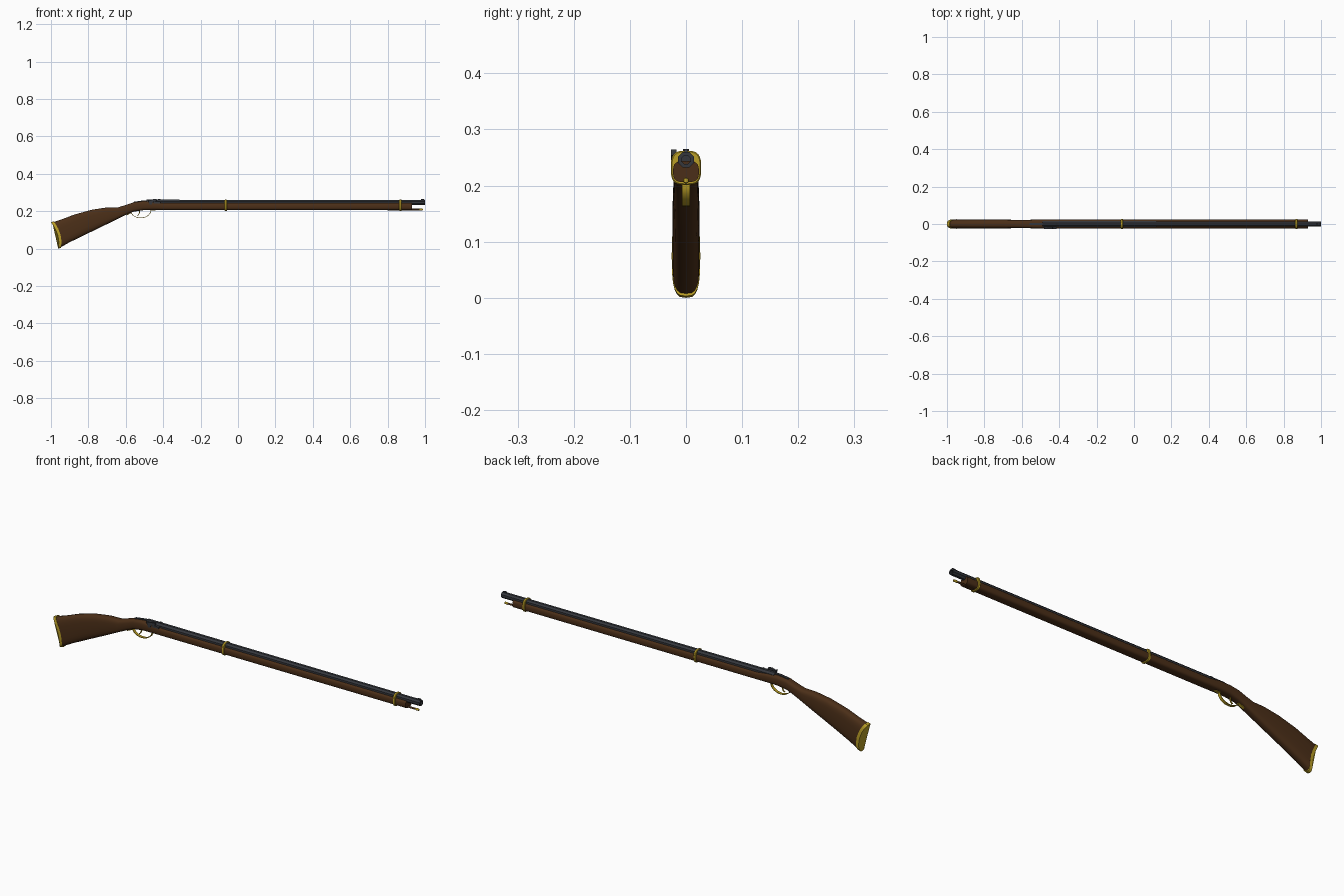
import bpy, bmesh, math
from mathutils import Vector

if "Cube" in bpy.data.objects:
    bpy.data.objects.remove(bpy.data.objects["Cube"])


def material(name, rgb):
    m = bpy.data.materials.new(name)
    m.diffuse_color = (*rgb, 1)
    m.use_nodes = True
    m.node_tree.nodes["Principled BSDF"].inputs["Base Color"].default_value = m.diffuse_color
    return m


WOOD = material("walnut", (0.07, 0.028, 0.009))
BRASS = material("brass", (0.5, 0.35, 0.02))
STEEL = material("steel", (0.035, 0.038, 0.045))


def finish(name, bm, mat, angle=35):
    bmesh.ops.recalc_face_normals(bm, faces=bm.faces)
    me = bpy.data.meshes.new(name)
    bm.to_mesh(me)
    bm.free()
    ob = bpy.data.objects.new(name, me)
    bpy.context.collection.objects.link(ob)
    me.materials.append(mat)
    bpy.ops.object.select_all(action='DESELECT')
    ob.select_set(True)
    bpy.context.view_layer.objects.active = ob
    bpy.ops.object.shade_smooth_by_angle(angle=math.radians(angle))
    return ob


def loft(name, rings, mat, angle=35):
    bm = bmesh.new()
    loops = [[bm.verts.new(p) for p in r] for r in rings]
    n = len(loops[0])
    for a, b in zip(loops, loops[1:]):
        for i in range(n):
            bm.faces.new((a[i], a[(i + 1) % n], b[(i + 1) % n], b[i]))
    bm.faces.new(loops[0])
    bm.faces.new(loops[-1])
    return finish(name, bm, mat, angle)


def section(xt, zt, xb, zb, w, bow=0.0, e=3.2, n=24):
    """Rounded slab section between a top and a bottom point."""
    pts = []
    for i in range(n):
        a = 2 * math.pi * i / n
        c, s = math.cos(a), math.sin(a)
        y = w * math.copysign(abs(c) ** (2 / e), c)
        v = math.copysign(abs(s) ** (2 / e), s)
        t = (v + 1) / 2
        pts.append((xb + (xt - xb) * t + bow * (1 - v * v), y, zb + (zt - zb) * t))
    return pts


def tube(name, stations, z, mat, n=16, y=0, angle=35):
    return loft(name, [[(x, y + r * math.cos(2 * math.pi * (i + .5) / n),
                         z + r * math.sin(2 * math.pi * (i + .5) / n))
                        for i in range(n)] for x, r in stations], mat, angle)


def plate(name, pts, y0, y1, mat):
    """Side profile in x, z extruded across y."""
    return loft(name, [[(x, y, z) for x, z in pts] for y in (y0, y1)], mat)


def strap(name, path, half, thick, mat):
    """Flat metal strip following a side path."""
    rings = []
    for i, (x, z) in enumerate(path):
        a, b = path[max(i - 1, 0)], path[min(i + 1, len(path) - 1)]
        d = Vector((b[0] - a[0], b[1] - a[1])).normalized() * thick / 2
        rings.append([(x - d.y, -half, z + d.x), (x - d.y, half, z + d.x),
                      (x + d.y, half, z - d.x), (x + d.y, -half, z - d.x)])
    return loft(name, rings, mat)


# Stock: butt, comb, wrist and long forend
stations = [
    (-0.988, 0.141, -0.950, 0.006, 0.0240, 0.018),
    (-0.94, 0.157, -0.90, 0.034, 0.0245, 0.010),
    (-0.875, 0.182, -0.83, 0.068, 0.0245, 0),
    (-0.78, 0.208, -0.76, 0.102, 0.0240, 0),
    (-0.70, 0.220, -0.70, 0.131, 0.0235, 0),
    (-0.64, 0.221, -0.65, 0.156, 0.0225, 0),
    (-0.60, 0.233, -0.60, 0.180, 0.0220, 0),
    (-0.56, 0.247, -0.56, 0.197, 0.0225, 0),
    (-0.51, 0.254, -0.51, 0.205, 0.0240, 0),
    (-0.45, 0.252, -0.45, 0.206, 0.0245, 0),
    (-0.40, 0.245, -0.40, 0.206, 0.0240, 0),
    (0.93, 0.244, 0.93, 0.206, 0.0230, 0)]
loft("stock", [section(x, zt, xb, zb, w, bow) for x, zt, xb, zb, w, bow in stations], WOOD)

# Curved butt plate
loft("butt_plate", [section(-1.0, 0.141, -0.962, 0.0, 0.0250, 0.018),
                    section(-0.986, 0.146, -0.948, 0.003, 0.0255, 0.018)], BRASS)

# Eight-sided barrel with open bore
tube("barrel", [(-0.49, 0.0165), (-0.40, 0.0165), (0.93, 0.0150), (1.0, 0.0150),
                (1.0, 0.0085), (0.90, 0.0085)], 0.246, STEEL, 8, angle=20)
plate("barrel_tang", [(-0.56, 0.244), (-0.56, 0.250), (-0.51, 0.257), (-0.48, 0.259),
                      (-0.48, 0.244)], -0.006, 0.006, STEEL)

# Barrel bands
for label, x in (("rear", -0.065), ("front", 0.868)):
    loft(label + "_band", [section(x + dx, 0.260 + g, x + dx, 0.203 - g, 0.0250 + g)
                           for dx, g in ((-0.006, 0), (-0.004, 0.002),
                                         (0.004, 0.002), (0.006, 0))], BRASS)

# Ramrod with brass tip
tube("ramrod", [(0.80, 0.0045), (0.972, 0.0045)], 0.209, WOOD, 12)
tube("ramrod_tip", [(0.970, 0.0055), (0.985, 0.0055), (0.988, 0.004)], 0.209, BRASS, 12)

# Sights
plate("front_sight", [(0.975, 0.258), (0.980, 0.265), (0.995, 0.265), (0.998, 0.258)],
      -0.003, 0.003, STEEL)
plate("rear_sight", [(-0.435, 0.259), (-0.425, 0.265), (-0.418, 0.265), (-0.405, 0.260)],
      -0.005, 0.005, STEEL)

# Lock: hammer, nipple drum
plate("hammer", [(-0.472, 0.236), (-0.478, 0.248), (-0.482, 0.262), (-0.470, 0.259),
                 (-0.455, 0.264), (-0.436, 0.264), (-0.434, 0.254), (-0.448, 0.252),
                 (-0.458, 0.246), (-0.460, 0.236)], -0.0265, -0.017, STEEL)
plate("nipple_drum", [(-0.452, 0.242), (-0.450, 0.252), (-0.432, 0.253), (-0.415, 0.250),
                      (-0.415, 0.242)], -0.0260, -0.010, STEEL)

# Trigger guard and trigger
bow = [(-0.52 + 0.054 * math.cos(a), 0.205 + 0.041 * math.sin(a))
       for a in (math.pi * (2 - i / 14) for i in range(15))]
strap("trigger_guard", [(-0.44, 0.205)] + bow[:-1] + [(-0.572, 0.190), (-0.60, 0.178)],
      0.007, 0.003, BRASS)
strap("trigger", [(-0.528, 0.208), (-0.526, 0.195), (-0.530, 0.184), (-0.538, 0.176)],
      0.003, 0.004, BRASS)
